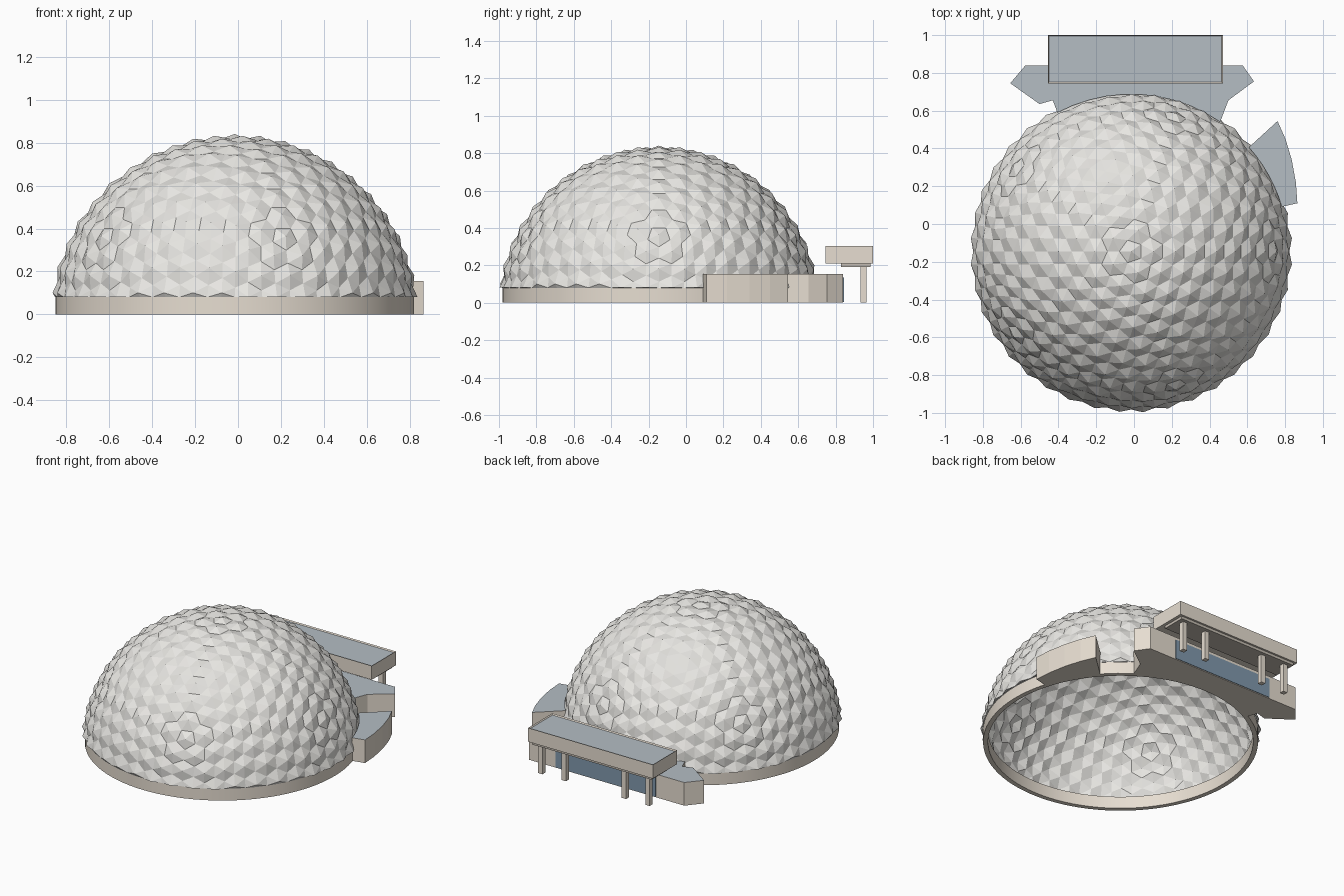
import bpy, bmesh
from math import cos, sin, atan2, radians, pi
from mathutils import Vector

if "Cube" in bpy.data.objects:
    bpy.data.objects.remove(bpy.data.objects["Cube"])

CX, CY = -0.015, -0.145      # dome axis
BASE = 0.08                  # top of the base ring


def material(name, rgb):
    m = bpy.data.materials.new(name)
    m.diffuse_color = (*rgb, 1)
    m.use_nodes = True
    m.node_tree.nodes["Principled BSDF"].inputs["Base Color"].default_value = m.diffuse_color
    return m


SHELL = material("shell", (0.80, 0.79, 0.76))
WALL = material("wall", (0.80, 0.73, 0.64))
ROOF = material("roof", (0.46, 0.51, 0.55))
GLASS = material("glass", (0.22, 0.32, 0.42))
SOFFIT = material("soffit", (0.55, 0.50, 0.44))


def finish(name, bm, *mats):
    bmesh.ops.recalc_face_normals(bm, faces=bm.faces)
    me = bpy.data.meshes.new(name)
    bm.to_mesh(me)
    bm.free()
    for m in mats:
        me.materials.append(m)
    ob = bpy.data.objects.new(name, me)
    bpy.context.collection.objects.link(ob)
    return ob


def prism(name, pts, z0, z1, side, top=None, rim=0):
    """Vertical prism over a plan outline, optionally with a sunken roof."""
    bm = bmesh.new()
    lo = [bm.verts.new((x, y, z0)) for x, y in pts]
    hi = [bm.verts.new((x, y, z1)) for x, y in pts]
    bm.faces.new(lo[::-1])
    cap = bm.faces.new(hi)
    n = len(pts)
    for i in range(n):
        j = (i + 1) % n
        bm.faces.new((lo[i], lo[j], hi[j], hi[i]))
    bm.normal_update()
    if rim:
        bmesh.ops.inset_region(bm, faces=[cap], thickness=rim, depth=0)
        for v in cap.verts:
            v.co.z -= rim
    cap.material_index = 1 if top else 0
    return finish(name, bm, side, top or side)


def box(name, x0, x1, y0, y1, z0, z1, *args, **kw):
    return prism(name, [(x0, y0), (x1, y0), (x1, y1), (x0, y1)], z0, z1, *args, **kw)


def dome_arc(a0, a1, r, n=10):
    return [(CX + r * cos(radians(a0 + (a1 - a0) * i / n)),
             CY + r * sin(radians(a0 + (a1 - a0) * i / n))) for i in range(n + 1)]


def build_dome(r_corner=0.84, r_apex=0.86, cz=-0.02):
    # geodesic sphere: its vertices are panel centres, its faces panel corners
    src = bmesh.new()
    bmesh.ops.create_icosphere(src, subdivisions=1, radius=1)
    for _ in range(3):
        bmesh.ops.subdivide_edges(src, edges=src.edges[:], cuts=1, use_grid_fill=True)
        for v in src.verts:
            v.co.normalize()
    src.faces.index_update()

    bm = bmesh.new()
    corners = {}

    def place(d, r):
        p = d * r + Vector((CX, CY, cz))
        p.z = max(p.z, BASE)
        return bm.verts.new(p)

    for v in src.verts:
        if v.co.z < 0.06:
            continue
        n = v.co.copy()
        t = n.orthogonal().normalized()
        b = n.cross(t)
        ring = []
        for f in v.link_faces:
            c = f.calc_center_median().normalized()
            if f.index not in corners:
                corners[f.index] = place(c, r_corner)
            ring.append((atan2(c.dot(b), c.dot(t)), f.index))
        ring = [corners[i] for _, i in sorted(ring)]
        apex = place(n, r_apex)
        for i, c in enumerate(ring):
            bm.faces.new((apex, c, ring[(i + 1) % len(ring)]))
    src.free()
    return finish("dome_shell", bm, SHELL)


def build_ring(r_out=0.835, r_in=0.805, n=96):
    bm = bmesh.new()
    prof = [(r_out, 0), (r_out, BASE), (r_in, BASE), (r_in, 0)]
    rows = [[bm.verts.new((CX + r * cos(2 * pi * i / n), CY + r * sin(2 * pi * i / n), z))
             for r, z in prof] for i in range(n)]
    for i in range(n):
        a, b = rows[i], rows[(i + 1) % n]
        for k in range(4):
            m = (k + 1) % 4
            bm.faces.new((a[k], b[k], b[m], a[m]))
    ob = finish("base_ring", bm, WALL)
    bpy.context.view_layer.objects.active = ob
    ob.select_set(True)
    bpy.ops.object.shade_smooth_by_angle(angle=radians(30))
    ob.select_set(False)


build_dome()
build_ring()

# Entrance lobby hugging the back of the dome
prism("lobby",
      [(0.50, 0.655), (0.635, 0.755), (0.575, 0.84), (-0.575, 0.84), (-0.655, 0.745),
       (-0.50, 0.635), (-0.43, 0.655)] + dome_arc(118, 55.5, 0.832),
      0, 0.155, WALL, ROOF)
box("lobby_glass", -0.365, 0.375, 0.835, 0.844, 0.005, 0.135, GLASS)

# Curved side annex
prism("side_annex",
      [(0.865, 0.11), (0.857, 0.22), (0.835, 0.34), (0.802, 0.45), (0.76, 0.545)]
      + dome_arc(41.5, 16.5, 0.832, 6),
      0, 0.155, WALL, ROOF)

# Canopy with parapet, soffit panel and posts
box("canopy", -0.455, 0.47, 0.745, 1.0, 0.21, 0.303, WALL, ROOF, rim=0.008)
box("canopy_soffit", -0.435, 0.45, 0.83, 0.987, 0.192, 0.21, SOFFIT)
for i, x in enumerate((-0.39, -0.215, 0.23, 0.405)):
    box(f"canopy_post_{i + 1}", x - 0.016, x + 0.016, 0.933, 0.965, 0, 0.195, WALL)
